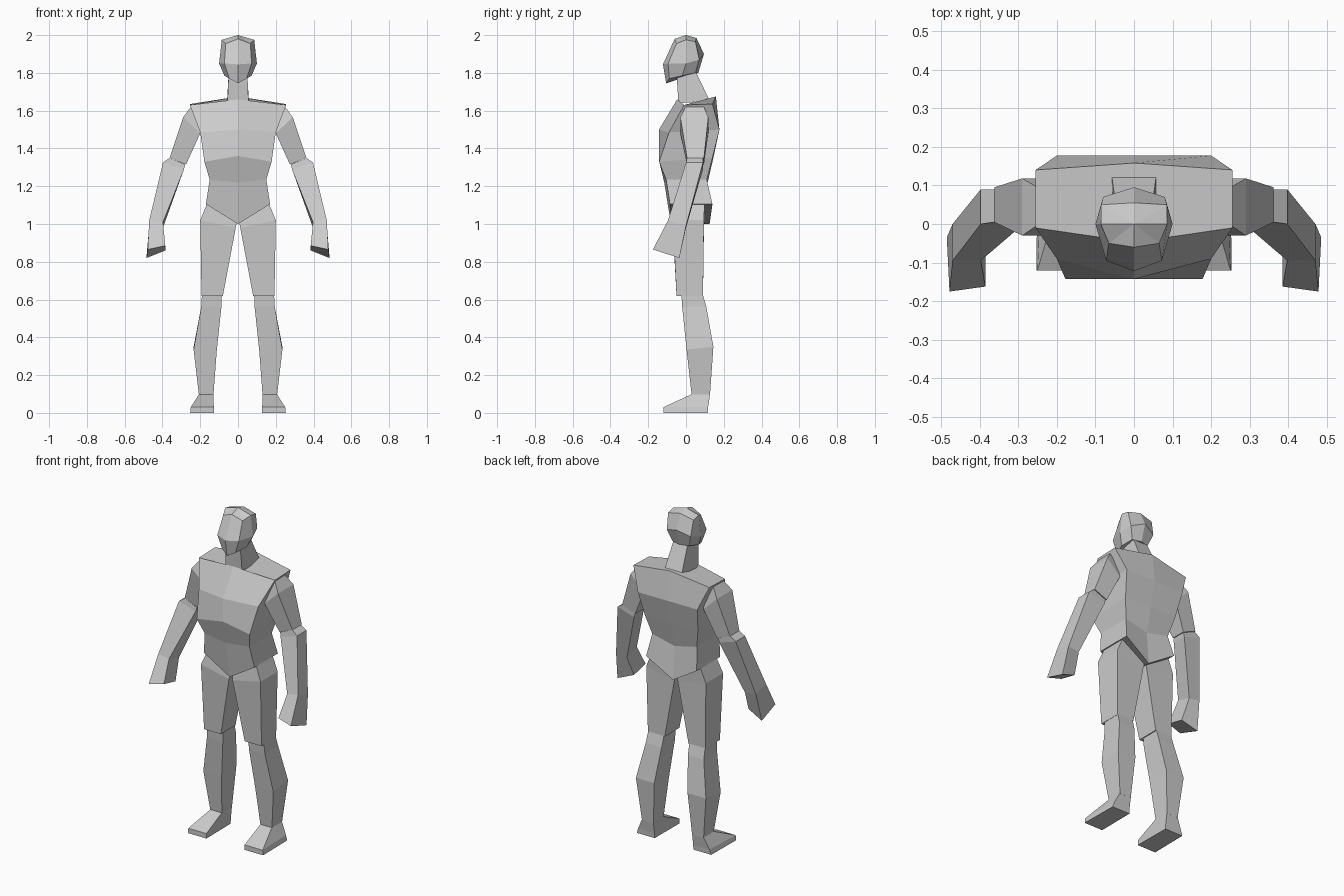
import bpy
import bmesh

grey = bpy.data.materials.new("plain_grey")
grey.diffuse_color = (0.6, 0.6, 0.6, 1)


def loft(name, rings, tip=None, mirror=False):
    """Skin a stack of equal-length rings, close both ends, optionally fan the top to a tip."""
    bm = bmesh.new()
    loops = [[bm.verts.new(p) for p in ring] for ring in rings]
    n = len(loops[0])
    for a, b in zip(loops, loops[1:]):
        for i in range(n):
            j = (i + 1) % n
            bm.faces.new((a[i], a[j], b[j], b[i]))
    bm.faces.new(loops[0][::-1])
    if tip:
        t = bm.verts.new(tip)
        for i in range(n):
            bm.faces.new((loops[-1][i], loops[-1][(i + 1) % n], t))
    else:
        bm.faces.new(loops[-1])
    bmesh.ops.recalc_face_normals(bm, faces=bm.faces)
    me = bpy.data.meshes.new(name)
    bm.to_mesh(me)
    bm.free()
    me.materials.append(grey)
    ob = bpy.data.objects.new(name, me)
    bpy.context.collection.objects.link(ob)
    if mirror:
        mod = ob.modifiers.new("other_side", 'MIRROR')
        mod.use_mirror_merge = False
    return ob


def sym(half):
    """Full ring from its right half, listed from front centre to back centre."""
    return half + [(-x, y, z) for x, y, z in half[-2:0:-1]]


def box(x0, x1, y0, y1, z_in, z_out, drop=0.0):
    """Four-cornered limb section; drop lowers the back edge."""
    return [(x0, y0, z_in), (x1, y0, z_out),
            (x1, y1, z_out - drop), (x0, y1, z_in - drop)]


# Torso, from crotch to shoulders
loft("torso", [sym(r) for r in (
    [(0, -.08, 1.0), (.17, -.085, 1.105), (.17, .14, 1.105), (0, .125, 1.0)],
    [(0, -.115, 1.22), (.15, -.105, 1.235), (.15, .11, 1.235), (0, .11, 1.2)],
    [(0, -.143, 1.36), (.178, -.142, 1.33), (.178, .14, 1.35), (0, .145, 1.35)],
    [(0, -.143, 1.5), (.2, -.09, 1.485), (.2, .177, 1.5), (0, .177, 1.5)],
    [(0, -.047, 1.66), (.255, -.01, 1.63), (.255, .14, 1.635), (0, .158, 1.675)],
)])

# Neck
loft("neck", [
    [(-.056, -.04, 1.64), (.056, -.04, 1.64), (.058, .127, 1.65), (-.058, .127, 1.65)],
    [(-.05, -.05, 1.79), (.05, -.05, 1.79), (.048, .055, 1.80), (-.048, .055, 1.80)],
])

# Head, from jaw to crown
loft("head", [sym(r) for r in (
    [(0, -.105, 1.745), (.045, -.088, 1.77), (.072, -.02, 1.785),
     (.055, .05, 1.80), (0, .065, 1.80)],
    [(0, -.122, 1.845), (.072, -.095, 1.85), (.1, 0, 1.85),
     (.08, .07, 1.87), (0, .095, 1.90)],
    [(0, -.06, 1.98), (.065, -.05, 1.955), (.086, 0, 1.975),
     (.085, .05, 1.965), (0, .055, 1.985)],
)], tip=(0, 0, 2.0))

# Upper arm
loft("upper_arm", [
    box(.275, .362, .005, .095, 1.315, 1.35),
    box(.2, .29, -.03, .118, 1.48, 1.565),
    box(.2, .25, -.003, .095, 1.60, 1.62),
], mirror=True)

# Forearm and hand
loft("forearm_and_hand", [
    [(.385, -.162, .885), (.478, -.175, .865), (.485, -.035, .82), (.385, -.05, .86)],
    box(.397, .47, -.095, 0, 1.01, 1.02, .03),
    box(.286, .397, 0, .09, 1.29, 1.325),
    box(.28, .362, .005, .09, 1.315, 1.35),
], mirror=True)

# Thigh
loft("thigh", [
    box(.08, .193, -.05, .09, .62, .62),
    box(.012, .2, -.07, .095, .98, 1.02),
    box(.005, .165, -.06, .098, 1.02, 1.105),
], mirror=True)

# Lower leg
loft("lower_leg", [
    box(.13, .207, .03, .127, .095, .095),
    box(.112, .235, .003, .145, .335, .335, -.015),
    box(.088, .195, -.02, .108, .56, .56),
    box(.085, .19, -.025, .085, .64, .64),
], mirror=True)

# Foot: sole, sloping instep, ankle
loft("foot", [
    [(.128, -.12, 0), (.253, -.12, 0), (.25, .115, 0), (.13, .115, 0)],
    [(.128, -.12, .03), (.25, -.12, .03), (.24, .117, .03), (.13, .117, .03)],
    [(.13, .028, .098), (.207, .028, .098), (.207, .127, .098), (.13, .127, .098)],
], mirror=True)
